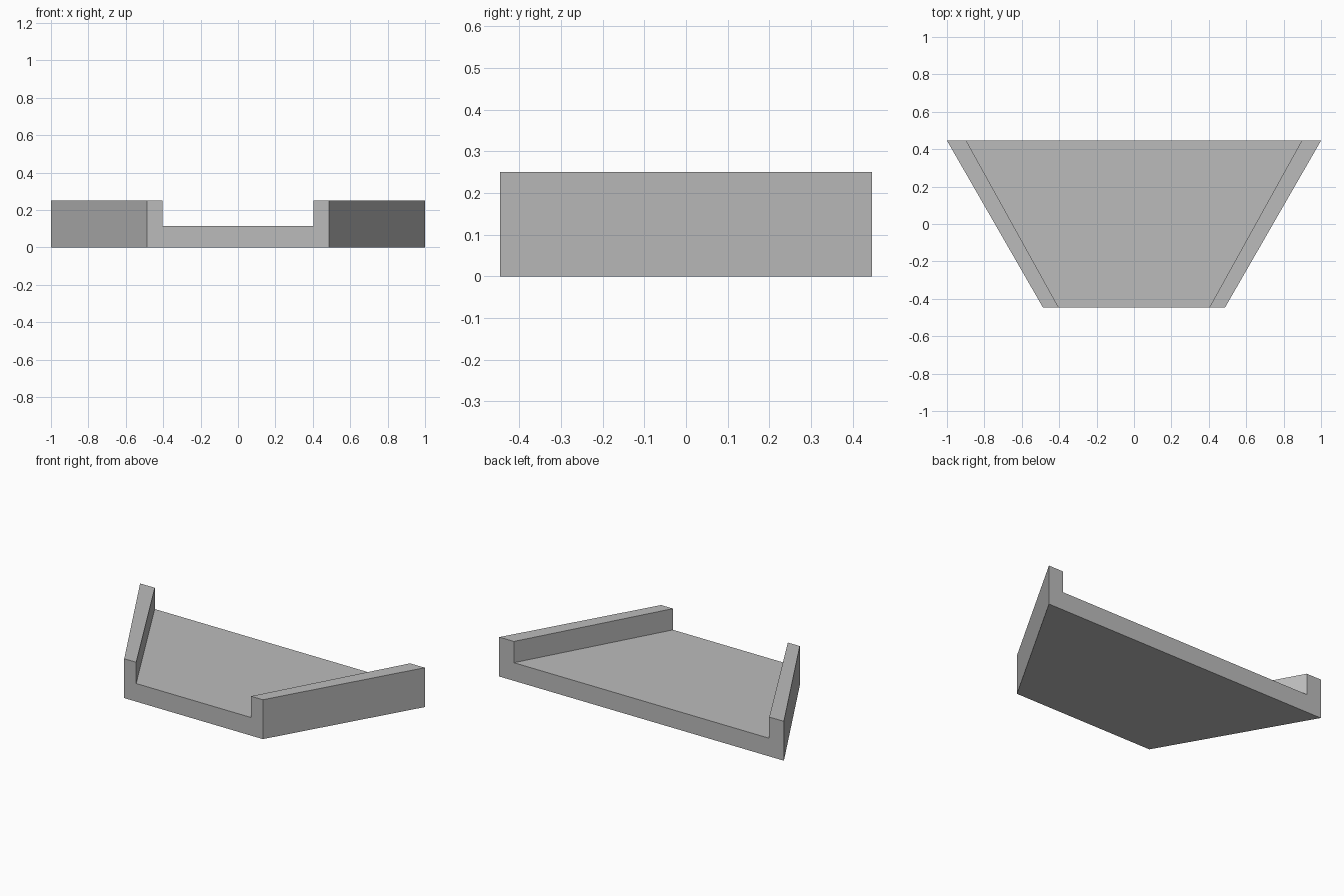
import bpy
import bmesh

cube = bpy.data.objects.get("Cube")
if cube:
    bpy.data.objects.remove(cube, do_unlink=True)

HALF_DEPTH = 0.446
RIM_Z = 0.25
FLOOR_Z = 0.115

# Plain grey material
grey = bpy.data.materials.new("plain_grey")
grey.use_nodes = True
colour = (0.5, 0.5, 0.5, 1.0)
grey.diffuse_color = colour
grey.node_tree.nodes["Principled BSDF"].inputs["Base Color"].default_value = colour


def channel_section(bm, y, outer, inner):
    """Ring of vertices for a U-shaped section with two raised walls."""
    right = [(outer, 0), (outer, RIM_Z), (inner, RIM_Z), (inner, FLOOR_Z)]
    left = [(-x, z) for x, z in reversed(right)]
    return [bm.verts.new((x, y, z)) for x, z in right + left]


# Tapered tray: narrow section at the front, wide one at the back
bm = bmesh.new()
front = channel_section(bm, -HALF_DEPTH, 0.487, 0.403)
back = channel_section(bm, HALF_DEPTH, 1.0, 0.897)
bm.faces.new(front)
bm.faces.new(back)
for i in range(len(front)):
    j = (i + 1) % len(front)
    bm.faces.new((front[i], front[j], back[j], back[i]))
bmesh.ops.recalc_face_normals(bm, faces=bm.faces)

mesh = bpy.data.meshes.new("tapered_tray")
bm.to_mesh(mesh)
bm.free()
mesh.materials.append(grey)
tray = bpy.data.objects.new("tapered_tray", mesh)
bpy.context.collection.objects.link(tray)
